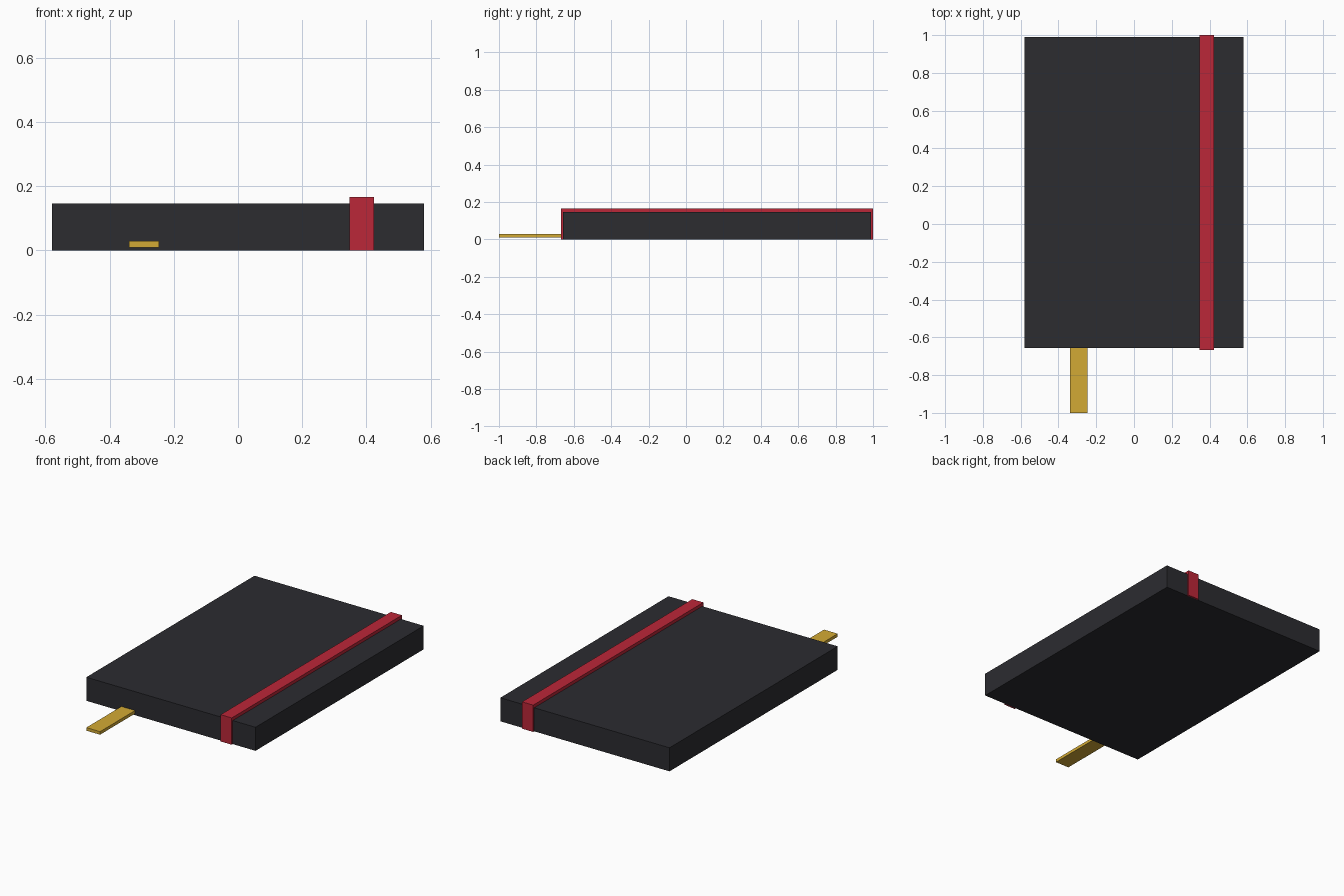
import bpy
import bmesh

if "Cube" in bpy.data.objects:
    bpy.data.objects.remove(bpy.data.objects["Cube"])


def material(name, rgb):
    m = bpy.data.materials.new(name)
    m.diffuse_color = (*rgb, 1.0)
    m.use_nodes = True
    m.node_tree.nodes["Principled BSDF"].inputs["Base Color"].default_value = m.diffuse_color
    return m


def add_object(name, bm, mat):
    bmesh.ops.recalc_face_normals(bm, faces=bm.faces[:])
    mesh = bpy.data.meshes.new(name)
    bm.to_mesh(mesh)
    bm.free()
    mesh.materials.append(mat)
    ob = bpy.data.objects.new(name, mesh)
    bpy.context.collection.objects.link(ob)
    return ob


def extrude_x(name, profile, x0, x1, mat):
    """Extrude a closed (y, z) profile from x0 to x1."""
    bm = bmesh.new()
    face = bm.faces.new([bm.verts.new((x0, y, z)) for y, z in profile])
    ext = bmesh.ops.extrude_face_region(bm, geom=[face])
    verts = [v for v in ext["geom"] if isinstance(v, bmesh.types.BMVert)]
    bmesh.ops.translate(bm, verts=verts, vec=(x1 - x0, 0, 0))
    return add_object(name, bm, mat)


def rect(y0, y1, z0, z1):
    return [(y0, z0), (y1, z0), (y1, z1), (y0, z1)]


black = material("black_cover", (0.025, 0.025, 0.03))
red = material("red_elastic", (0.5, 0.02, 0.04))
gold = material("gold_ribbon", (0.65, 0.4, 0.035))

FRONT, BACK, TOP = -0.657, 0.99, 0.146

# Closed notebook body
extrude_x("notebook_body", rect(FRONT, BACK, 0, TOP), -0.58, 0.58, black)

# Elastic strap folded over the front edge, top and back edge
y0, y1, z1 = -0.667, 1.0, 0.166
strap = [(y0, 0), (y0, z1), (y1, z1), (y1, 0),
         (BACK, 0), (BACK, TOP), (FRONT, TOP), (FRONT, 0)]
extrude_x("elastic_band", strap, 0.348, 0.424, red)

# Ribbon bookmark sticking out of the front edge
extrude_x("ribbon_bookmark", rect(-1.0, FRONT + 0.01, 0.01, 0.029),
          -0.34, -0.246, gold)
